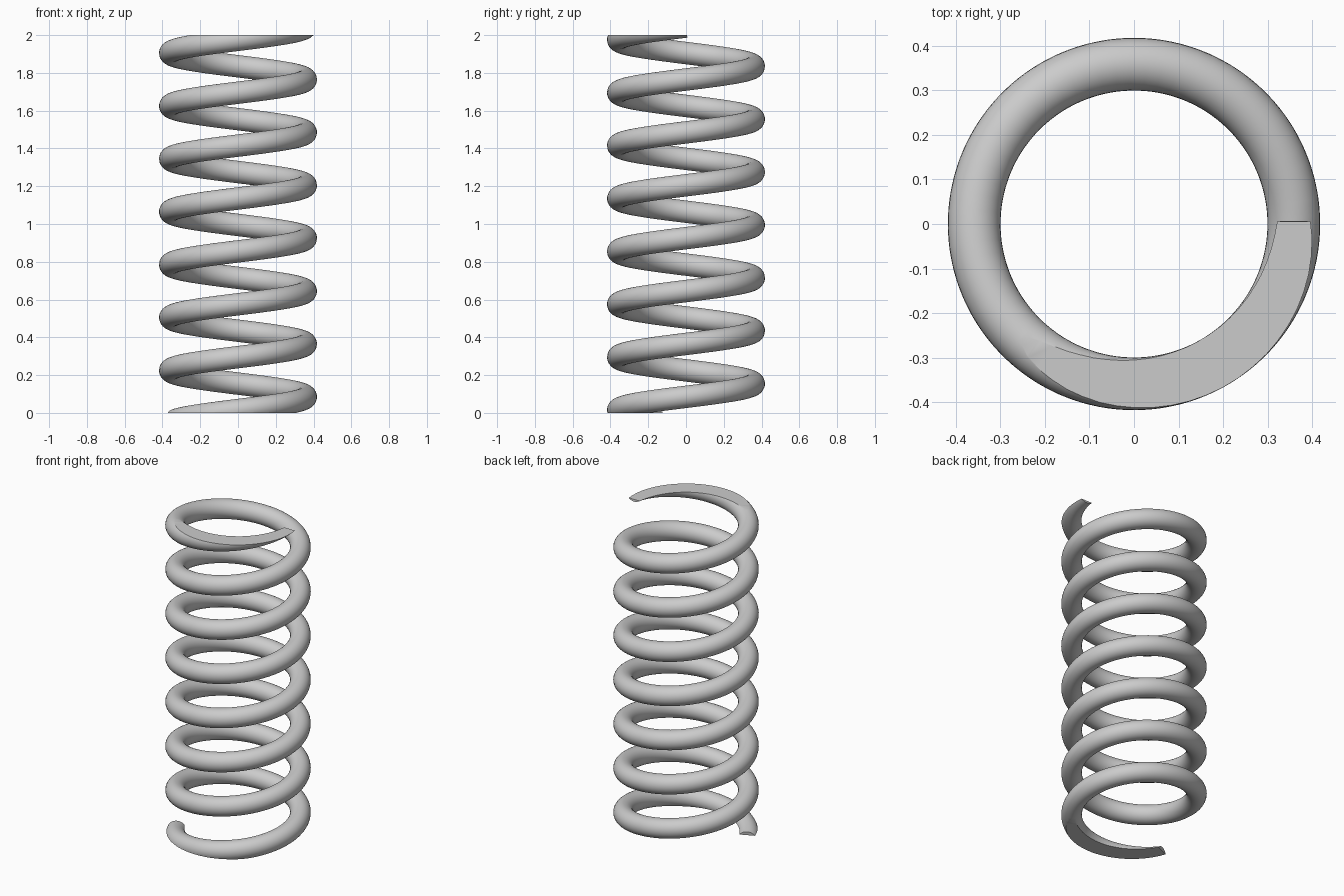
import bpy, bmesh, math
from mathutils import Vector

if "Cube" in bpy.data.objects:
    bpy.data.objects.remove(bpy.data.objects["Cube"])

R, WIRE, PITCH = 0.359, 0.059, 0.28      # coil radius, wire radius, rise per turn
Z_AT_ZERO = 0.085                        # wire centre height at angle 0, first turn
START, END = math.radians(-156), math.radians(7 * 360)
STEPS, SIDES = 480, 32

bm = bmesh.new()

# Wire swept along a right-handed helix, rings square to the path
rise = PITCH / (2 * math.pi)
rings = []
for i in range(STEPS + 1):
    a = START + (END - START) * i / STEPS
    out = Vector((math.cos(a), math.sin(a), 0))
    tangent = Vector((-R * math.sin(a), R * math.cos(a), rise)).normalized()
    up = out.cross(tangent)
    centre = out * R + Vector((0, 0, Z_AT_ZERO + rise * a))
    ring = []
    for k in range(SIDES):
        t = 2 * math.pi * k / SIDES
        ring.append(bm.verts.new(centre + WIRE * (math.cos(t) * out + math.sin(t) * up)))
    rings.append(ring)
for r0, r1 in zip(rings, rings[1:]):
    for k in range(SIDES):
        n = (k + 1) % SIDES
        bm.faces.new((r0[k], r0[n], r1[n], r1[k]))
bm.faces.new(rings[0])
bm.faces.new(rings[-1])

# Both ends ground flat
for z, direction in ((0, -1), (2, 1)):
    cut = bmesh.ops.bisect_plane(
        bm, geom=bm.verts[:] + bm.edges[:] + bm.faces[:], dist=1e-6,
        plane_co=(0, 0, z), plane_no=(0, 0, direction), clear_outer=True)
    edges = [e for e in cut["geom_cut"] if isinstance(e, bmesh.types.BMEdge)]
    bmesh.ops.triangle_fill(bm, edges=edges, use_beauty=True, normal=(0, 0, direction))
bmesh.ops.recalc_face_normals(bm, faces=bm.faces[:])

mesh = bpy.data.meshes.new("coil_spring")
bm.to_mesh(mesh)
bm.free()
spring = bpy.data.objects.new("coil_spring", mesh)
bpy.context.collection.objects.link(spring)
bpy.context.view_layer.objects.active = spring
spring.select_set(True)
bpy.ops.object.shade_smooth_by_angle(angle=math.radians(25))
